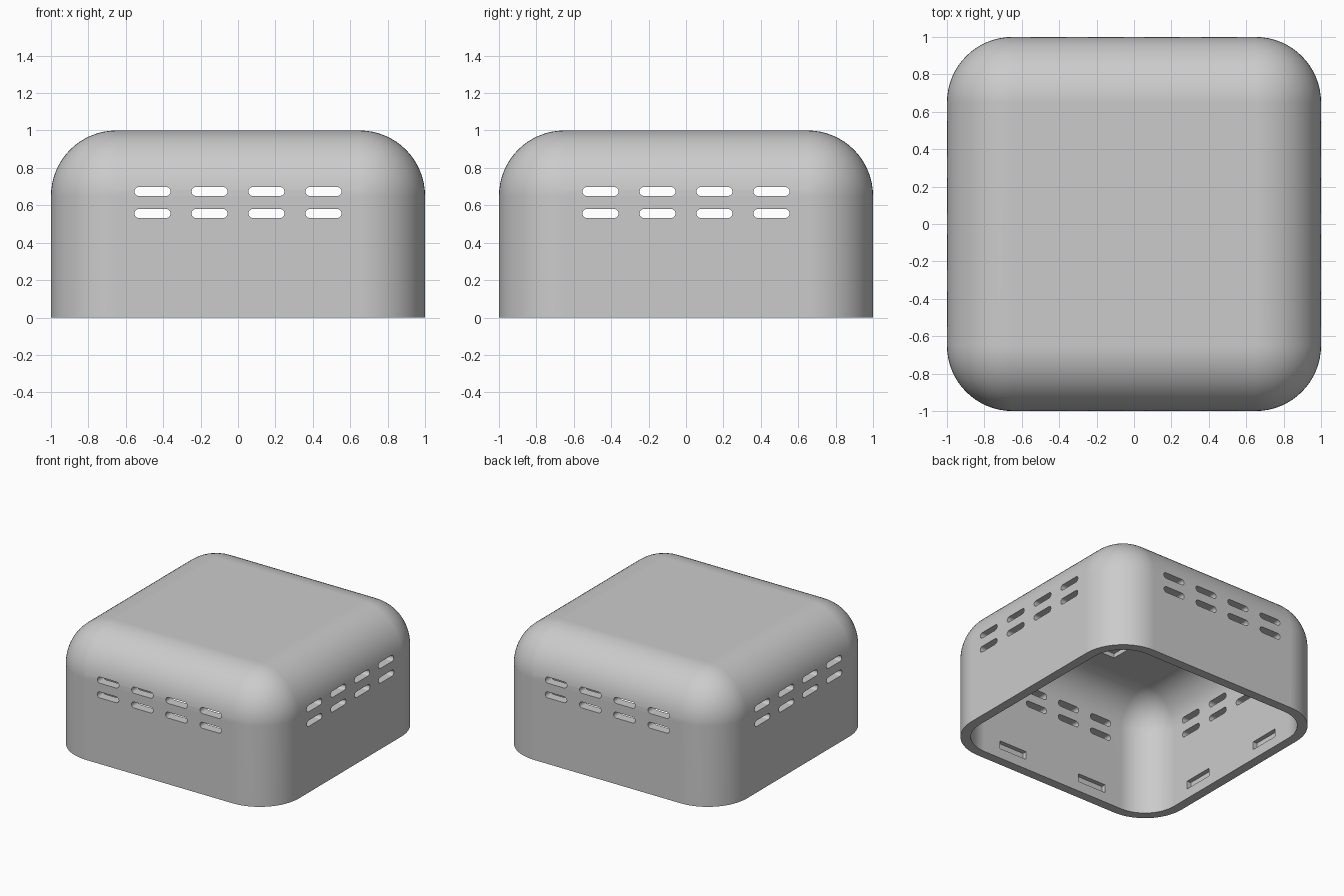
import bpy, bmesh, math
from mathutils import Vector

if "Cube" in bpy.data.objects:
    bpy.data.objects.remove(bpy.data.objects["Cube"])

WALL, RADIUS = 0.075, 0.35

grey = bpy.data.materials.new("light_grey")
grey.use_nodes = True
grey.diffuse_color = (0.6, 0.6, 0.6, 1)
grey.node_tree.nodes["Principled BSDF"].inputs["Base Color"].default_value = (0.6, 0.6, 0.6, 1)


def rounded_box(name, low, high, radius=0, segments=8, pick=None):
    """Box between two corners; edges chosen by pick(a, b) are rounded."""
    low, high = Vector(low), Vector(high)
    bm = bmesh.new()
    bmesh.ops.create_cube(bm, size=1)
    for v in bm.verts:
        v.co = Vector(h if c > 0 else l for c, l, h in zip(v.co, low, high))
    if pick:
        edges = [e for e in bm.edges if pick(e.verts[0].co, e.verts[1].co)]
        bmesh.ops.bevel(bm, geom=edges, offset=radius, segments=segments,
                        profile=0.5, affect='EDGES', clamp_overlap=True)
    mesh = bpy.data.meshes.new(name)
    bm.to_mesh(mesh)
    bm.free()
    mesh.materials.append(grey)
    obj = bpy.data.objects.new(name, mesh)
    bpy.context.collection.objects.link(obj)
    return obj


def not_bottom(a, b):
    return max(a.z, b.z) > 0.5


def along(axis):
    return lambda a, b: abs(a[axis] - b[axis]) > 0.5


cutters = []
shell = rounded_box("case_shell", (-1, -1, 0), (1, 1, 1), RADIUS, 16, not_bottom)

# Hollow interior, open at the bottom
inner = 1 - WALL
cutters.append(rounded_box("cavity_cutter", (-inner, -inner, -0.2), (inner, inner, inner),
                           RADIUS - WALL, 16, not_bottom))

# Rounded vent slots, running through opposite walls
for axis in (0, 1):
    for z in (0.556, 0.674):
        for across in (-0.457, -0.152, 0.152, 0.457):
            low, high = [0, 0, z - 0.024], [0, 0, z + 0.024]
            low[axis], high[axis] = -1.2, 1.2
            low[1 - axis], high[1 - axis] = across - 0.096, across + 0.096
            cutters.append(rounded_box("vent_cutter", low, high, 0.0235, 6, along(axis)))

# Shallow latch notches inside the walls, two per side
for axis in (0, 1):
    for side in (-1, 1):
        for across in (-0.375, 0.375):
            low, high = [0, 0, 0.08], [0, 0, 0.145]
            ends = sorted((side * (inner - 0.05), side * (inner + 0.035)))
            low[axis], high[axis] = ends
            low[1 - axis], high[1 - axis] = across - 0.125, across + 0.125
            cutters.append(rounded_box("notch_cutter", low, high))

# Shallow recess in the ceiling
cutters.append(rounded_box("ceiling_cutter", (-0.23, -0.5, inner - 0.1), (0.23, 0.5, inner + 0.035)))

# Cut everything out, then bake the result
for cutter in cutters:
    cutter.hide_render = True
    mod = shell.modifiers.new(cutter.name, 'BOOLEAN')
    mod.operation, mod.solver, mod.object = 'DIFFERENCE', 'EXACT', cutter
bpy.context.view_layer.update()
baked = bpy.data.meshes.new_from_object(shell.evaluated_get(bpy.context.evaluated_depsgraph_get()))
shell.modifiers.clear()
shell.data = baked
for cutter in cutters:
    bpy.data.objects.remove(cutter)

# Smooth rounded surfaces with crisp cut edges
for obj in bpy.context.selected_objects:
    obj.select_set(False)
shell.select_set(True)
bpy.context.view_layer.objects.active = shell
bpy.ops.object.shade_smooth_by_angle(angle=math.radians(30))
weighted = shell.modifiers.new("even_shading", 'WEIGHTED_NORMAL')
weighted.keep_sharp = True
